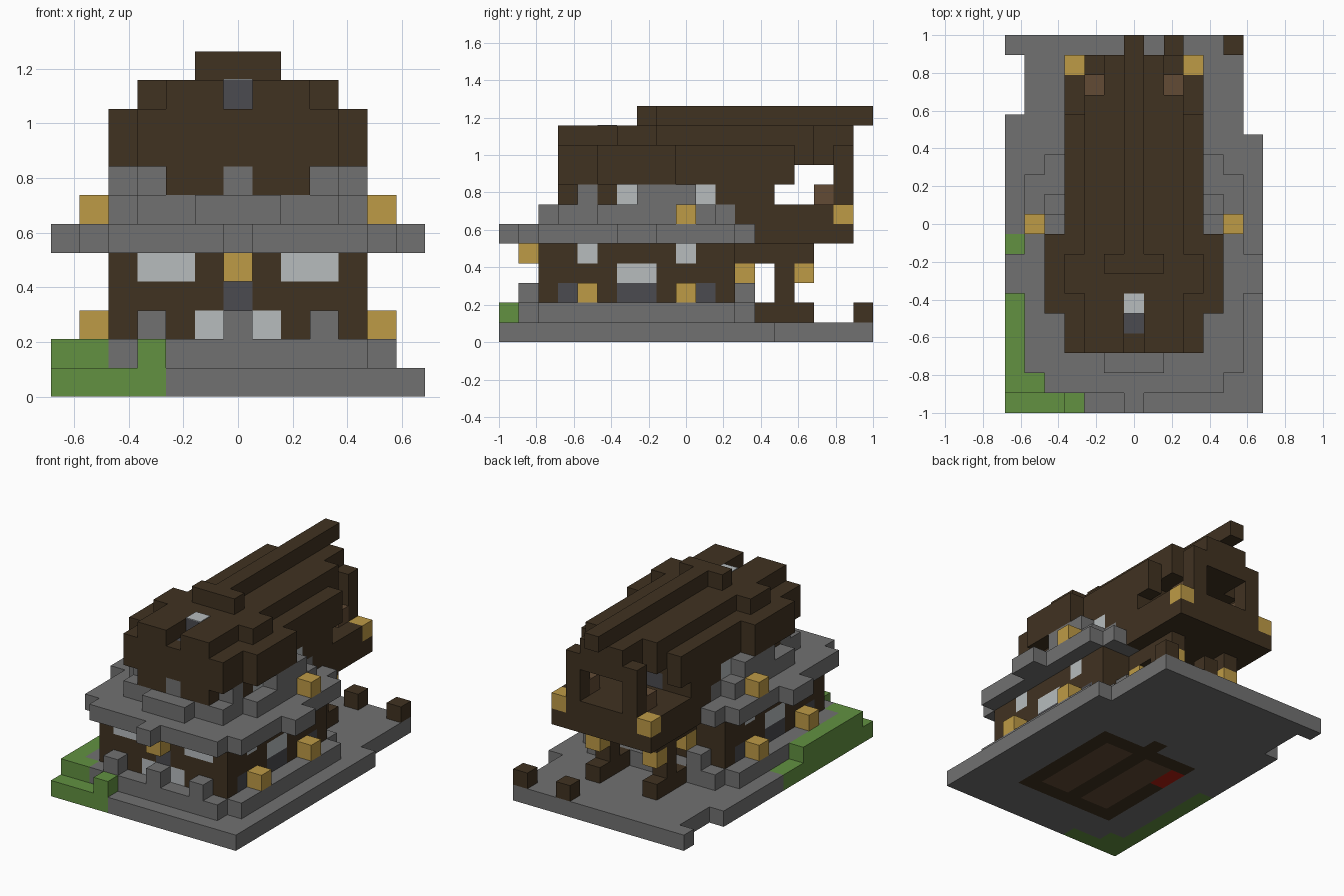
import bpy
import bmesh
from mathutils import Vector

default = bpy.data.objects.get("Cube")
if default:
    bpy.data.objects.remove(default, do_unlink=True)

WIDE, LONG = 13, 19
UNIT = 2 / LONG
SIDES = [Vector(d) for d in ((1, 0, 0), (-1, 0, 0), (0, 1, 0), (0, -1, 0), (0, 0, 1), (0, 0, -1))]
cells = {}        # block position -> part name
part_colour = {}  # part name -> colour name


def linear(byte):
    c = byte / 255
    return c / 12.92 if c <= 0.04045 else ((c + 0.055) / 1.055) ** 2.4


def make_material(name, code):
    rgba = [linear(b) for b in bytes.fromhex(code)] + [1.0]
    mat = bpy.data.materials.new(name)
    mat.use_nodes = True
    mat.diffuse_color = rgba
    shader = mat.node_tree.nodes["Principled BSDF"]
    shader.inputs["Base Color"].default_value = rgba
    shader.inputs["Roughness"].default_value = 0.9
    return mat


palette = {
    "stone": make_material("stone grey", "717171"),
    "timber": make_material("dark timber", "403221"),
    "plank": make_material("light plank", "624b35"),
    "grass": make_material("grass green", "629141"),
    "lamp": make_material("lantern gold", "be9b46"),
    "glass": make_material("pale glass", "b7bcbe"),
    "slate": make_material("slate", "4b4b50"),
    "rug": make_material("rug red", "b41e10"),
}


def span(v):
    return range(v, v + 1) if isinstance(v, int) else range(v[0], v[1] + 1)


def block(part, colour, x, y, z, mirror=False):
    """Fill inclusive block ranges; later parts replace earlier ones."""
    part_colour[part] = colour
    for i in span(x):
        for j in span(y):
            for k in span(z):
                cells[i, j, k] = part
                if mirror:
                    cells[WIDE - 1 - i, j, k] = part


def clear(x, y, z):
    for i in span(x):
        for j in span(y):
            for k in span(z):
                cells.pop((i, j, k), None)


# Ground slab with its notched back edge
block("ground_slab", "stone", (0, 12), (0, 18), 0)
clear(12, (14, 18), 0)
clear(0, (15, 17), 0)

# Grass corner
block("grass", "grass", (0, 3), 0, 0)
block("grass", "grass", (0, 1), 1, (0, 1))
block("grass", "grass", 0, (2, 8), 0)
block("grass", "grass", 0, (2, 6), 1)
block("grass", "grass", 3, 0, 1)

# Floor seen through the slab
block("floor_frame", "timber", (3, 9), (3, 10), 0)
block("floor_frame", "timber", 6, 11, 0)
block("floor_boards", "plank", (4, 5), (4, 9), 0, True)
block("rug", "rug", 3, (8, 9), 0)

# Terrace and its low merlons
block("terrace", "stone", (1, 11), (2, 11), 1)
for row in (1, 12):
    block("terrace", "stone", (2, 10), row, 1)
    block("merlons", "stone", 3, row, 2, True)
block("merlons", "stone", 6, 1, 2)

# Ground floor walls
block("lower_walls", "timber", (2, 10), (2, 11), (2, 4))
block("lower_windows", "glass", (3, 4), 2, 4, True)
block("lower_windows", "glass", 5, 2, 2, True)
for row in (4, 9):
    block("lower_windows", "glass", 2, row, 4, True)
block("lower_windows", "glass", 2, (6, 7), 3, True)
block("front_door", "slate", 6, 2, (2, 3))
block("back_door", "slate", 6, 11, (2, 3))
for rows in (3, (6, 7), 10):
    block("side_vents", "slate", 2, rows, 2, True)

# Lower eave
block("lower_eave", "stone", (1, 11), (2, 11), 5)
for row in (1, 12):
    block("lower_eave", "stone", (2, 10), row, 5)
block("lower_eave", "stone", 0, (6, 7), 5, True)
block("lower_eave", "stone", 6, 0, 5)

# Upper eave
block("upper_eave", "stone", (3, 9), (3, 11), 6)
block("upper_eave", "stone", 2, (5, 10), 6, True)
block("upper_eave", "stone", (5, 7), 2, 6)

# Upper storey walls
block("upper_walls", "timber", (3, 9), (4, 13), 7)
block("upper_walls", "timber", (4, 5), 3, 7, True)
block("upper_stonework", "stone", 3, 4, 7, True)
block("upper_stonework", "stone", (2, 3), (7, 9), 7, True)
block("upper_stonework", "stone", 6, 3, 7)
for row in (6, 10):
    block("upper_windows", "glass", 3, row, 7, True)

# Balcony on braced posts
block("balcony", "timber", (3, 9), (13, 17), 5)
block("balcony", "timber", (3, 9), (12, 17), 6)
block("balcony_posts", "timber", 4, 14, (1, 4), True)
block("balcony_posts", "timber", 4, (13, 15), 1, True)
block("balcony_posts", "timber", 4, (12, 15), 4, True)
block("roof_posts", "timber", 4, 17, (7, 9), True)
block("stools", "plank", 4, 16, 7, True)
block("balcony_door", "slate", (5, 7), 13, 7)

# Main roof, narrowing toward the ridge
block("roof", "timber", (3, 9), (3, 13), 8)
block("roof", "timber", 3, 14, 8, True)
block("roof", "timber", (3, 9), (3, 14), 9)
block("roof", "timber", (4, 8), (3, 15), (9, 10))
block("roof", "timber", (5, 7), (16, 17), (9, 10))
block("ridge", "timber", 6, (7, 18), 11)

# Cross gable
block("cross_gable", "timber", 2, (5, 8), 8, True)
block("cross_gable", "timber", 2, (5, 8), 9, True)
block("cross_gable", "timber", 3, (6, 7), 10, True)
block("cross_gable", "timber", (5, 7), 7, 11)
block("balcony_window", "glass", 6, 13, 8)

# Skylight sunk in the front roof
clear(6, (3, 4), 10)
block("skylight_sill", "slate", 6, 4, 9)
block("skylight_frame", "slate", 6, 5, 10)

# Lanterns
for row in (4, 9):
    block("lanterns", "lamp", 1, row, 2, True)
block("lanterns", "lamp", 1, 9, 6, True)
block("lanterns", "lamp", 6, 1, 4)
for row in (12, 15):
    block("lanterns", "lamp", 4, row, 3, True)
block("lanterns", "lamp", 3, 17, 6, True)

# Yard posts
for col in (8, 11):
    block("yard_posts", "timber", col, 18, 1)


def world(p):
    return Vector((p[0] - WIDE / 2, p[1] - LONG / 2, p[2])) * UNIT


def finish(name, bm, colour):
    mesh = bpy.data.meshes.new(name)
    bm.to_mesh(mesh)
    bm.free()
    mesh.materials.append(palette[colour])
    obj = bpy.data.objects.new(name, mesh)
    bpy.context.collection.objects.link(obj)


# One object per part, keeping only the exposed block faces
for part, colour in part_colour.items():
    bm = bmesh.new()
    for cell in [c for c, owner in cells.items() if owner == part]:
        centre = Vector(cell) + Vector((0.5, 0.5, 0.5))
        for n in SIDES:
            if tuple(int(v) for v in Vector(cell) + n) in cells:
                continue
            u = Vector((n.y, n.z, n.x))
            w = n.cross(u)
            corners = [centre + (n + a * u + b * w) / 2 for a, b in ((1, 1), (-1, 1), (-1, -1), (1, -1))]
            bm.faces.new([bm.verts.new(world(p)) for p in corners])
    bmesh.ops.remove_doubles(bm, verts=bm.verts, dist=UNIT / 100)
    finish(part, bm, colour)

# Glass plate over the skylight
bm = bmesh.new()
bmesh.ops.create_cube(bm, size=UNIT)
for v in bm.verts:
    v.co.z *= 0.04
    v.co += world((6.5, 5.5, 11.02))
finish("skylight_glass", bm, "glass")
